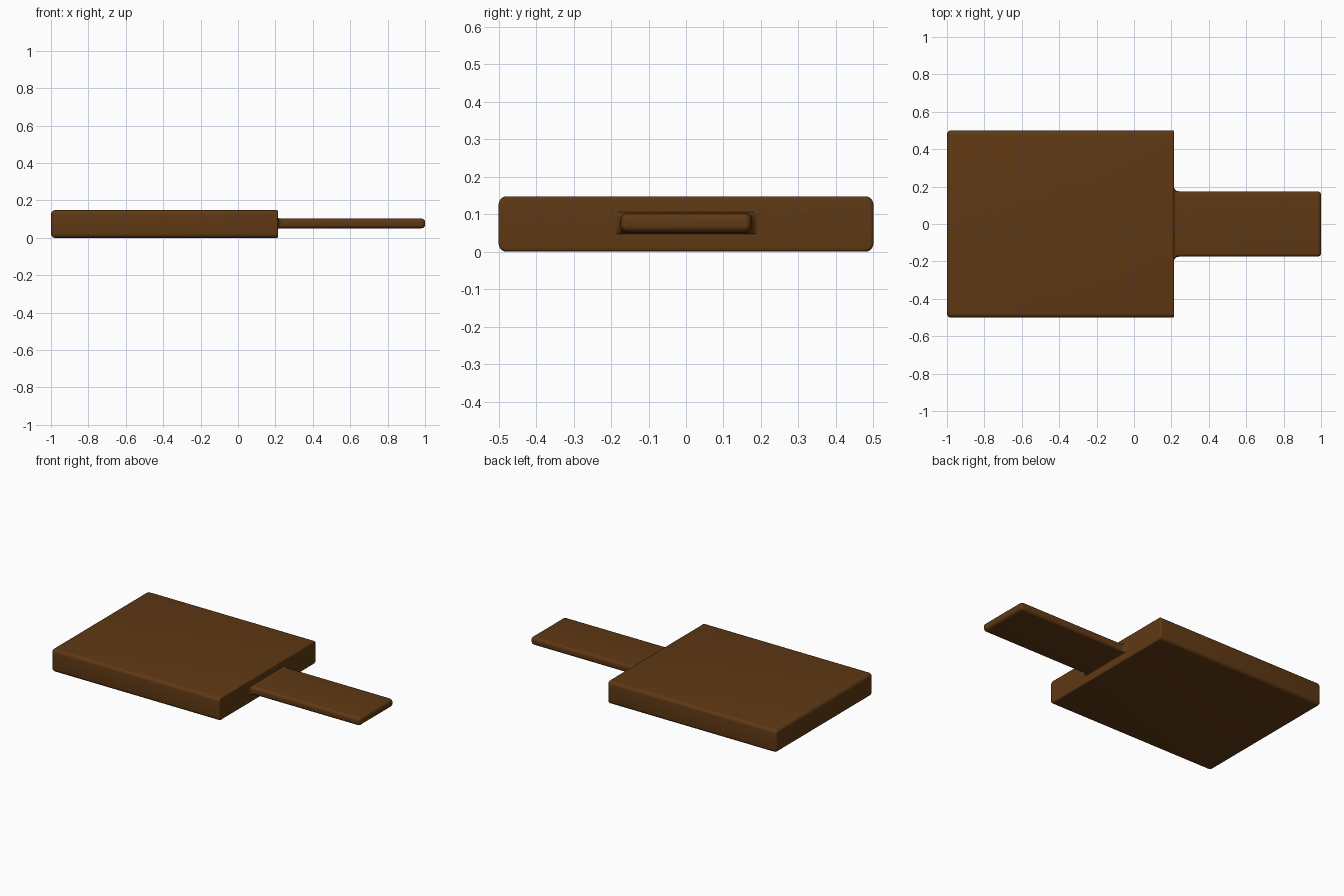
import bpy, bmesh
from math import sin, cos, pi

if "Cube" in bpy.data.objects:
    bpy.data.objects.remove(bpy.data.objects["Cube"])

STEPS = 5
wood = bpy.data.materials.new("brown_wood")
wood.diffuse_color = (0.115, 0.04, 0.007, 1)
wood.use_nodes = True
wood.node_tree.nodes["Principled BSDF"].inputs["Base Color"].default_value = wood.diffuse_color


def ring(bm, x, hy, hz, r, zc):
    # rounded rectangle section across the x axis
    verts = []
    for q, (sy, sz) in enumerate([(1, 1), (-1, 1), (-1, -1), (1, -1)]):
        for i in range(STEPS + 1):
            a = (q + i / STEPS) * pi / 2
            verts.append(bm.verts.new((x, sy * (hy - r) + r * cos(a),
                                       zc + sz * (hz - r) + r * sin(a))))
    return verts


def loft(name, sections, zc):
    bm = bmesh.new()
    rings = [ring(bm, *s, zc) for s in sections]
    n = len(rings[0])
    for a, b in zip(rings, rings[1:]):
        for i in range(n):
            j = (i + 1) % n
            bm.faces.new((a[i], a[j], b[j], b[i]))
    bm.faces.new(rings[0])
    bm.faces.new(rings[-1])
    bmesh.ops.recalc_face_normals(bm, faces=bm.faces)
    me = bpy.data.meshes.new(name)
    bm.to_mesh(me)
    bm.free()
    me.materials.append(wood)
    ob = bpy.data.objects.new(name, me)
    bpy.context.collection.objects.link(ob)
    bpy.context.view_layer.objects.active = ob
    ob.select_set(True)
    bpy.ops.object.shade_smooth_by_angle(angle=0.6)
    ob.select_set(False)


def round_end(x, hy, hz, r, rx, side):
    # quarter-round profile running out to the end face at x
    out = []
    for i in range(STEPS + 1):
        a = i / STEPS * pi / 2
        d = r * (1 - cos(a))
        out.append((x - side * rx * (1 - sin(a)), hy - d, hz - d, r - d + 0.001))
    return out


# cutting board slab
HZ = 0.074
slab = round_end(-1, 0.5, HZ, 0.022, 0.022, -1)[::-1]
slab += round_end(0.215, 0.5, HZ, 0.01, 0.008, 1)
slab = [(x, hy, hz, 0.022 - (0.5 - hy) * 0.95) for x, hy, hz, _ in slab]
loft("board", slab, HZ)

# handle with a small concave flare where it meets the slab
handle = []
for i in range(STEPS + 1):
    a = i / STEPS * pi / 2
    k = 1 - sin(a)
    handle.append((0.214 + 0.026 * (1 - cos(a)), 0.175 + 0.023 * k,
                   0.026 + 0.004 * k, 0.018 - 0.015 * k))
handle += round_end(1, 0.175, 0.026, 0.018, 0.02, 1)
loft("handle", handle, 0.077)
